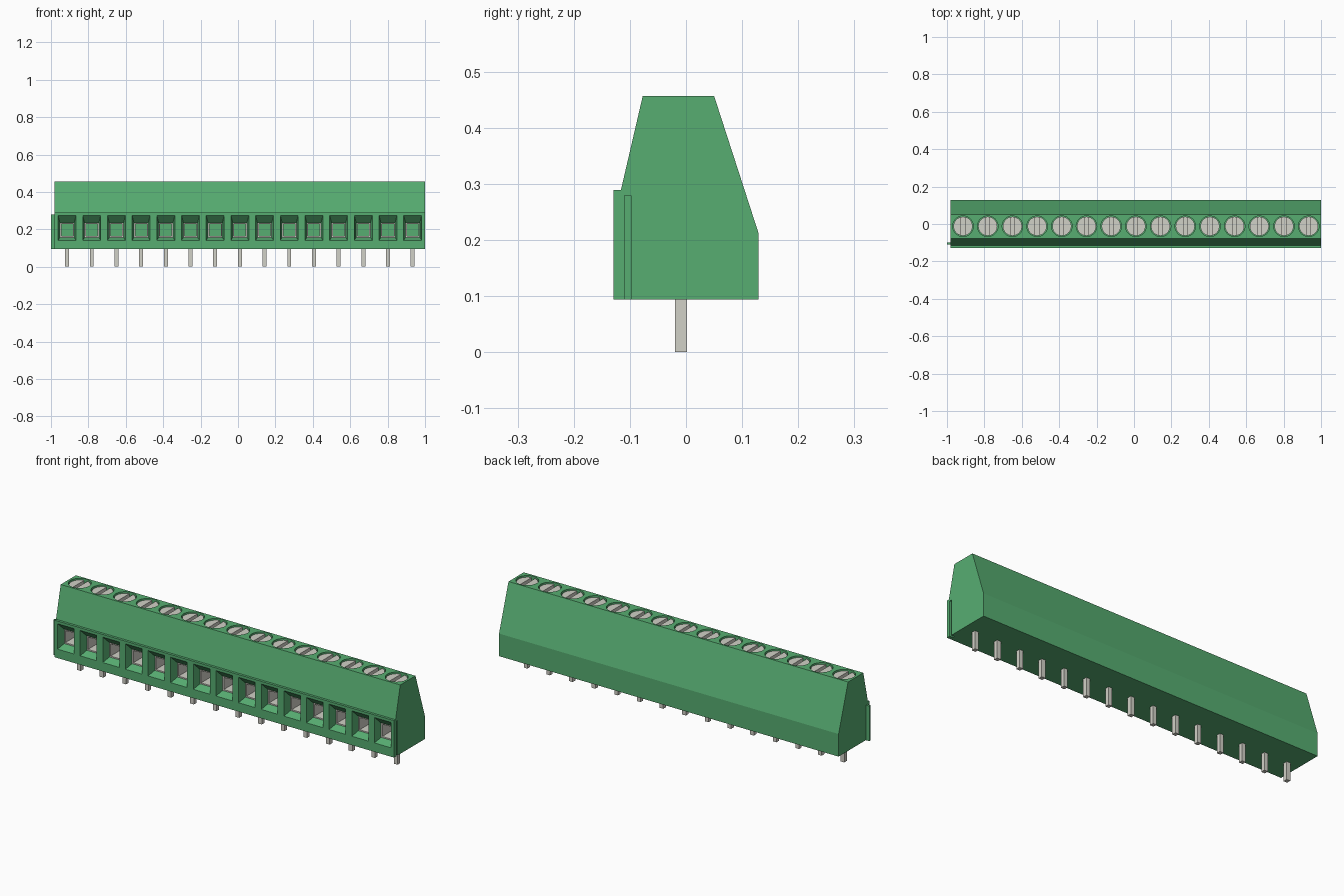
import bpy, bmesh
from math import acos, cos, sin, tau

cube = bpy.data.objects.get("Cube")
if cube:
    bpy.data.objects.remove(cube, do_unlink=True)

COUNT, PITCH, MID_X = 15, 0.132, 0.01
LEFT_X, RIGHT_X = MID_X - COUNT * PITCH / 2, MID_X + COUNT * PITCH / 2
BOTTOM, TOP = 0.094, 0.457
SCREW_Y = -0.012
CENTRES = [MID_X + (i - (COUNT - 1) / 2) * PITCH for i in range(COUNT)]


def material(name, colour):
    m = bpy.data.materials.new(name)
    m.use_nodes = True
    m.diffuse_color = (*colour, 1)
    m.node_tree.nodes["Principled BSDF"].inputs["Base Color"].default_value = (*colour, 1)
    return m


green = material("green plastic", (0.095, 0.42, 0.167))
metal = material("grey metal", (0.64, 0.635, 0.57))


def loft(bm, rings, loop=False):
    """Skin a row of equal point rings; cap the ends, or close it into a tube."""
    rows = [[bm.verts.new(p) for p in ring] for ring in rings]
    n = len(rows[0])
    pairs = list(zip(rows, rows[1:])) + ([(rows[-1], rows[0])] if loop else [])
    for a, b in pairs:
        for i in range(n):
            j = (i + 1) % n
            bm.faces.new((a[i], a[j], b[j], b[i]))
    if not loop:
        bm.faces.new(rows[0][::-1])
        bm.faces.new(rows[-1])


def prism(bm, points, z0, z1):
    loft(bm, [[(x, y, z) for x, y in points] for z in (z0, z1)])


def box(bm, x0, x1, y0, y1, z0, z1):
    prism(bm, [(x0, y0), (x1, y0), (x1, y1), (x0, y1)], z0, z1)


def arc(radius, start, end, steps):
    return [(radius * cos(start + (end - start) * i / steps),
             radius * sin(start + (end - start) * i / steps)) for i in range(steps + 1)]


def window(x, y, half, z0, z1):
    return [(x - half, y, z0), (x + half, y, z0), (x + half, y, z1), (x - half, y, z1)]


def finish(name, bm, mat):
    bmesh.ops.recalc_face_normals(bm, faces=bm.faces)
    mesh = bpy.data.meshes.new(name)
    bm.to_mesh(mesh)
    bm.free()
    mesh.materials.append(mat)
    obj = bpy.data.objects.new(name, mesh)
    bpy.context.collection.objects.link(obj)
    return obj


def repeat(obj):
    """Place one copy of a part at every terminal."""
    obj.location.x = CENTRES[0]
    for x in CENTRES[1:]:
        copy = obj.copy()
        copy.location.x = x
        bpy.context.collection.objects.link(copy)


# Housing: side profile swept along x
profile = [(-0.129, BOTTOM), (-0.129, 0.289), (-0.116, 0.289), (-0.077, TOP),
           (0.05, TOP), (0.129, 0.213), (0.129, BOTTOM)]
bm = bmesh.new()
loft(bm, [[(x, y, z) for y, z in profile] for x in (LEFT_X, RIGHT_X)])
housing = finish("housing", bm, green)

# Cutter: funnel-shaped wire openings, screw wells and the joining groove
bm = bmesh.new()
for x in CENTRES:
    loft(bm, [window(x, -0.14, 0.048, 0.141, 0.275),
              window(x, -0.129, 0.048, 0.141, 0.275),
              window(x, -0.09, 0.038, 0.157, 0.235),
              window(x, 0.04, 0.038, 0.157, 0.235)])
    well = [(x + px, SCREW_Y + py) for px, py in arc(0.055, 0, tau, 40)[:-1]]
    prism(bm, well, 0.39, TOP + 0.02)
box(bm, RIGHT_X - 0.018, RIGHT_X + 0.02, -0.11, -0.098, BOTTOM - 0.02, 0.279)
cutter = finish("housing_cutter", bm, green)
cutter.hide_render = True

cut = housing.modifiers.new("openings", 'BOOLEAN')
cut.operation = 'DIFFERENCE'
cut.solver = 'EXACT'
cut.object = cutter
bpy.context.view_layer.update()
result = bpy.data.meshes.new_from_object(
    housing.evaluated_get(bpy.context.evaluated_depsgraph_get()))
housing.modifiers.clear()
housing.data = result
bpy.data.objects.remove(cutter, do_unlink=True)

# Joining rib on the right end
bm = bmesh.new()
box(bm, LEFT_X - 0.02, LEFT_X + 0.002, -0.11, -0.098, BOTTOM, 0.279)
finish("joining_rib", bm, green)

# Slotted screws: a disc with two half-round lands
bm = bmesh.new()
prism(bm, arc(0.051, 0, tau, 40)[:-1], 0.385, 0.432)
a = acos(0.01 / 0.051)
for turn in (0, tau / 2):
    prism(bm, arc(0.051, turn - a, turn + a, 18), 0.432, 0.45)
screw = finish("screw", bm, metal)
screw.location.y = SCREW_Y
bpy.ops.object.select_all(action='DESELECT')
screw.select_set(True)
bpy.context.view_layer.objects.active = screw
bpy.ops.object.shade_smooth_by_angle()
repeat(screw)

# Metal wire cages lining the openings
bm = bmesh.new()
loft(bm, [window(0, -0.088, 0.0375, 0.1575, 0.2345), window(0, 0.039, 0.0375, 0.1575, 0.2345),
          window(0, 0.039, 0.031, 0.164, 0.228), window(0, -0.088, 0.031, 0.164, 0.228)], loop=True)
repeat(finish("wire_cage", bm, metal))

# Solder pins
bm = bmesh.new()
box(bm, -0.0105, 0.0105, -0.02, 0.002, 0, BOTTOM + 0.01)
repeat(finish("solder_pin", bm, metal))
